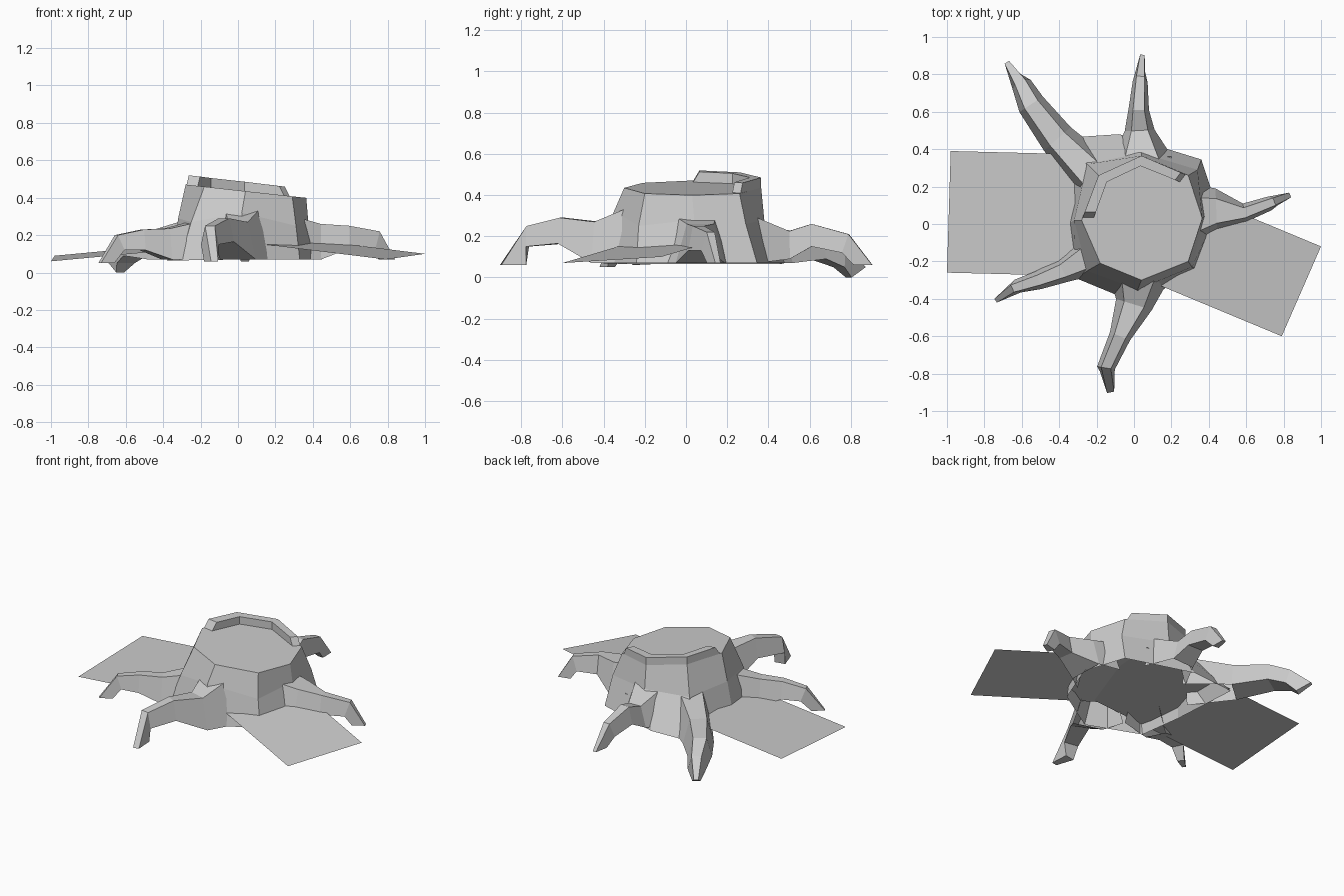
import bpy, bmesh
from mathutils import Vector


def make_object(name, verts, faces):
    mesh = bpy.data.meshes.new(name)
    mesh.from_pydata([tuple(v) for v in verts], [], faces)
    bm = bmesh.new()
    bm.from_mesh(mesh)
    bmesh.ops.recalc_face_normals(bm, faces=bm.faces)
    bm.to_mesh(mesh)
    bm.free()
    obj = bpy.data.objects.new(name, mesh)
    bpy.context.collection.objects.link(obj)
    return obj


def ring_faces(rings, n):
    return [(r * n + i, r * n + (i + 1) % n, (r + 1) * n + (i + 1) % n, (r + 1) * n + i)
            for r in range(rings - 1) for i in range(n)]


def cut_z(x):
    # sloping height of the sawn top
    return 0.435 - 0.11 * (x - 0.04)


# Stump trunk: eight-sided, flared, open underneath, with a tilted cut on top
top = [(-.28, .02), (-.18, -.21), (.04, -.30), (.29, -.20),
       (.365, .03), (.29, .26), (.04, .365), (-.19, .26)]
middle = [(-.32, .02, .29), (-.25, -.25, .27), (.02, -.35, .32), (.31, -.23, .25),
          (.375, .04, .28), (.34, .29, .26), (.04, .38, .28), (-.25, .32, .28)]
bottom = [(-.35, .0, .065), (-.31, -.29, .065), (.03, -.43, .07), (.33, -.24, .07),
          (.45, .07, .07), (.36, .345, .07), (-.08, .48, .07), (-.38, .46, .065)]
verts = [(x, y, cut_z(x)) for x, y in top] + middle + bottom
make_object("stump_trunk", verts, ring_faces(3, 8) + [tuple(range(8))])

# Raised splintered rim along the back of the cut
outer = [(-.275, .035), top[7], top[6], (.275, .265)]
inner = [(-.215, .035), (-.145, .225), (.035, .31), (.245, .225)]
verts = []
for k, (o, i) in enumerate(zip(outer, inner)):
    slide = (.012, .03) if k == 0 else (-.025, .01) if k == 3 else (0, 0)
    for (x, y), h in ((o, 0), (o, .05), (i, .05), (i, 0)):
        s = 1 if h else 0
        verts.append((x + slide[0] * s, y + slide[1] * s, cut_z(x) + h))
make_object("broken_rim", verts, ring_faces(4, 4) + [(0, 1, 2, 3), (12, 13, 14, 15)])


def root(name, stations):
    """Each station: x, y, half width, top z, underside z, underside pull-back."""
    pts = [Vector((s[0], s[1])) for s in stations]
    verts = []
    for k, (x, y, hw, zt, zb, back) in enumerate(stations):
        d = (pts[min(k + 1, len(pts) - 1)] - pts[max(k - 1, 0)]).normalized()
        side = Vector((-d.y, d.x))
        under = pts[k] - d * back
        for p, w, z in ((under, hw, zb), (pts[k], hw * .55, zt),
                        (pts[k], -hw * .55, zt), (under, -hw, zb)):
            q = p + side * w
            verts.append((q.x, q.y, z))
    n = len(stations)
    faces = ring_faces(n, 4)
    del faces[3]                       # hollow below the trunk
    faces.append(tuple(range(4 * n - 4, 4 * n)))
    make_object(name, verts, faces)


# Five arched roots
root("front_root", [(.02, -.29, .16, .33, .07, 0), (.0, -.43, .10, .27, .07, 0),
                    (-.075, -.60, .058, .29, .165, 0), (-.150, -.77, .048, .25, .15, 0),
                    (-.125, -.90, .035, .06, .06, .12)])
root("right_root", [(.32, .05, .17, .29, .07, 0), (.44, .07, .12, .26, .07, 0),
                    (.59, .06, .05, .25, .13, 0), (.75, .12, .038, .22, .13, .03),
                    (.835, .155, .025, .07, .07, .08)])
root("back_root", [(.04, .34, .17, .29, .07, 0), (.03, .50, .08, .225, .09, 0),
                   (.025, .61, .055, .26, .15, 0), (.035, .79, .04, .21, .12, .03),
                   (.045, .905, .022, .06, .06, .09)])
root("back_left_root", [(-.20, .24, .13, .29, .07, 0), (-.41, .455, .095, .23, .07, 0),
                        (-.55, .64, .075, .21, .09, 0), (-.61, .76, .055, .15, .05, .02),
                        (-.68, .865, .025, .05, .0, .09)])
root("left_root", [(-.20, -.15, .12, .28, .07, 0), (-.38, -.25, .065, .235, .07, 0),
                   (-.51, -.30, .05, .23, .12, 0), (-.65, -.345, .038, .20, .12, .03),
                   (-.74, -.41, .022, .05, .05, .08)])

# Two flat leaf cards rising under the trunk
make_object("left_leaf_card", [(-1.0, -.26, .06), (-.98, .39, .09),
                               (.20, .36, .20), (.18, -.29, .17)], [(0, 3, 2, 1)])
make_object("right_leaf_card", [(.79, -.60, .07), (1.0, -.12, .10),
                                (.11, .25, .21), (-.10, -.23, .18)], [(0, 1, 2, 3)])
